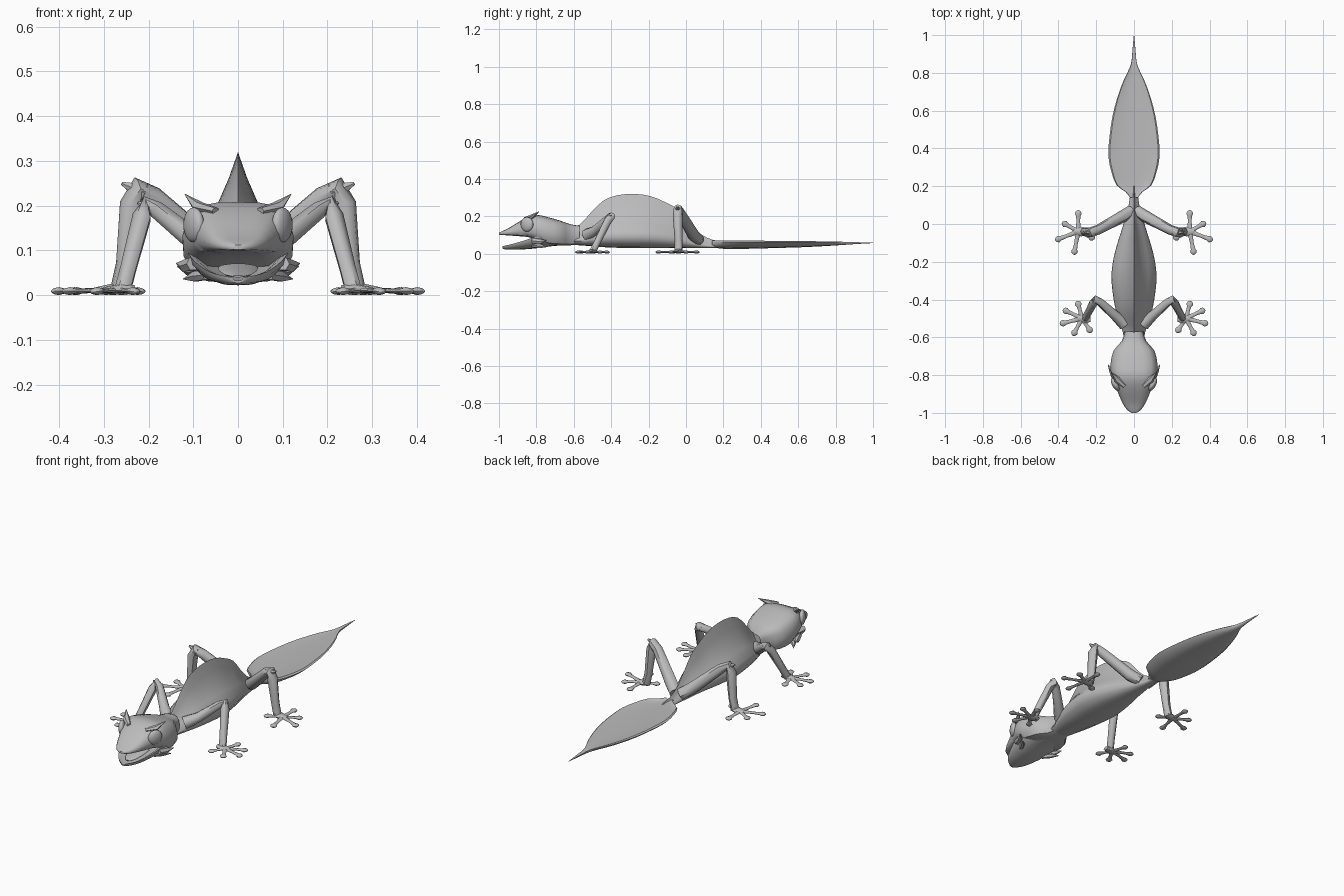
import bpy, bmesh, math
from mathutils import Vector

skin = bpy.data.materials.new("grey skin")
skin.diffuse_color = (0.5, 0.5, 0.5, 1)


def finish(bm, name, angle=45):
    bmesh.ops.recalc_face_normals(bm, faces=bm.faces)
    me = bpy.data.meshes.new(name)
    bm.to_mesh(me)
    bm.free()
    ob = bpy.data.objects.new(name, me)
    bpy.context.collection.objects.link(ob)
    me.materials.append(skin)
    bpy.ops.object.select_all(action='DESELECT')
    ob.select_set(True)
    bpy.context.view_layer.objects.active = ob
    bpy.ops.object.shade_smooth_by_angle(angle=math.radians(angle))
    return ob


def skin_rings(bm, rings):
    vs = [[bm.verts.new(p) for p in r] for r in rings]
    n = len(vs[0])
    for a, b in zip(vs, vs[1:]):
        for i in range(n):
            bm.faces.new((a[i], a[(i + 1) % n], b[(i + 1) % n], b[i]))
    bm.faces.new(vs[0])
    bm.faces.new(vs[-1])


def refine(st):
    """Insert a smooth station between each pair."""
    out = []
    for i in range(len(st) - 1):
        a, b, c, d = st[max(i - 1, 0)], st[i], st[i + 1], st[min(i + 2, len(st) - 1)]
        out += [b, tuple((9 * (q + r) - p - s) / 16 for p, q, r, s in zip(a, b, c, d))]
    return out + [st[-1]]


def loft(name, stations, half, angle=45):
    """Stations are (y, half width, bottom z, top z); half section runs bottom to top."""
    sec = half + [(-x, z) for x, z in half[-2:0:-1]]
    bm = bmesh.new()
    skin_rings(bm, [[(x * w, y, zb + z * (zt - zb)) for x, z in sec]
                    for y, w, zb, zt in refine(stations)])
    return finish(bm, name, angle)


def tube(bm, pts, radii, n=8, flat=1.0):
    """Sweep a round section along points; flat squashes it vertically."""
    pts = [Vector(p) for p in pts]
    rings = []
    for i, p in enumerate(pts):
        d = (pts[min(i + 1, len(pts) - 1)] - pts[max(i - 1, 0)]).normalized()
        side = d.cross(Vector((0, 0, 1)))
        side = side.normalized() if side.length > 0.05 else Vector((1, 0, 0))
        up = side.cross(d)
        rings.append([p + radii[i] * (side * math.cos(t) + up * math.sin(t) * flat)
                      for t in (2 * math.pi * k / n for k in range(n))])
    skin_rings(bm, rings)


# Body with a sharp ridge along the back
loft("body", [(-.63, .05, .05, .14), (-.57, .06, .045, .155), (-.5, .085, .04, .23),
              (-.44, .1, .035, .285), (-.37, .112, .032, .312), (-.28, .12, .03, .32),
              (-.19, .11, .03, .308), (-.11, .09, .03, .275), (-.04, .068, .03, .235),
              (.02, .05, .03, .165), (.08, .033, .03, .105), (.14, .022, .03, .075),
              (.2, .02, .035, .065)],
     [(0, 0), (.5, .02), (.85, .09), (1, .2), (.93, .31), (.65, .46),
      (.38, .6), (.17, .8), (0, 1)], 50)

# Flat leaf tail with a raised rim
loft("tail", [(.14, .022, .035, .07), (.17, .045, .03, .07), (.205, .092, .026, .07),
              (.27, .118, .026, .07), (.36, .136, .027, .07), (.46, .13, .03, .069),
              (.57, .114, .033, .068), (.67, .088, .037, .067), (.76, .055, .042, .066),
              (.84, .018, .047, .064), (.91, .009, .052, .062), (1, .001, .057, .059)],
     [(0, 0), (.5, .1), (.85, .42), (1, .85), (.94, 1), (.75, .88), (.4, .8), (0, .78)], 40)

# Upper head and snout
loft("head", [(-.57, .05, .05, .15), (-.62, .065, .045, .158), (-.67, .108, .045, .176),
              (-.74, .124, .05, .196), (-.8, .12, .075, .208), (-.85, .102, .09, .194),
              (-.9, .082, .094, .167), (-.95, .06, .098, .136), (-.985, .036, .1, .12),
              (-1, .012, .102, .112)],
     [(0, 0), (.5, .0), (.85, .06), (.98, .25), (1, .5), (.92, .76), (.74, .93),
      (.4, .99), (0, 1)])

# Open lower jaw, hollowed on top
loft("lower_jaw", [(-.66, .085, .045, .09), (-.72, .112, .04, .1), (-.78, .114, .032, .098),
                   (-.83, .103, .026, .082), (-.88, .086, .023, .066), (-.93, .064, .022, .052),
                   (-.965, .036, .023, .044), (-.98, .014, .027, .04)],
     [(0, 0), (.4, .04), (.75, .27), (.96, .7), (1, 1), (.88, .95), (.6, .5), (0, .4)])

# Tongue
bm = bmesh.new()
tube(bm, [(0, -.82, .062), (0, -.87, .054), (0, -.92, .046), (0, -.945, .042)],
     [.045, .042, .03, .012], 10, .2)
finish(bm, "tongue")

for s, tag in ((1, "left"), (-1, "right")):
    # Eye bulging from the side of the head
    bm = bmesh.new()
    bmesh.ops.create_uvsphere(bm, u_segments=16, v_segments=10, radius=1)
    for v in bm.verts:
        x, y, z = v.co
        v.co = (s * (.099 + .019 * x - .014 * y * -1), -.85 + .034 * y, .157 + .039 * z)
    finish(bm, "eye_" + tag, 60)

    # Brow horn and cheek spikes
    bm = bmesh.new()
    tube(bm, [(s * .05, -.86, .188), (s * .088, -.825, .197), (s * .119, -.785, .226)],
         [.012, .018, .001], 6, .7)
    tube(bm, [(s * .1, -.82, .07), (s * .115, -.78, .065), (s * .138, -.745, .071)],
         [.016, .016, .001], 6)
    tube(bm, [(s * .07, -.82, .045), (s * .095, -.78, .042), (s * .122, -.745, .036)],
         [.012, .013, .001], 6)
    finish(bm, "head_spikes_" + tag, 35)

    # Legs: joints, radii, foot centre and toe tips
    legs = {
        "front": ([(.05, -.53, .1), (.1, -.485, .125), (.178, -.415, .188), (.203, -.4, .2),
                   (.215, -.418, .175), (.245, -.475, .06), (.258, -.5, .01)],
                  [.034, .026, .021, .022, .022, .019, .019], (.275, -.5),
                  [(.295, -.425), (.36, -.46), (.375, -.525), (.315, -.575), (.235, -.56)]),
        "hind": ([(.015, .07, .07), (.06, .04, .1), (.19, -.03, .218), (.225, -.042, .238),
                  (.238, -.045, .205), (.252, -.04, .07), (.265, -.04, .01)],
                 [.03, .032, .026, .026, .026, .021, .021], (.295, -.04),
                 [(.295, .055), (.365, .0), (.4, -.08), (.315, -.145), (.225, -.07)]),
    }
    for leg, (pts, rad, (cx, cy), toes) in legs.items():
        bm = bmesh.new()
        tube(bm, [(s * x, y, z) for x, y, z in pts], rad)
        # Pointed knee
        kx, ky, kz = pts[3]
        k = 1 if leg == "hind" else .6
        tube(bm, [(s * (kx - .015), ky, kz - .01), (s * (kx + .035 * k), ky - .004, kz + .012 * k)],
             [.024 * k, .004], 6)
        finish(bm, leg + "_leg_" + tag)

        # Foot pad and five toes with round tips
        bm = bmesh.new()
        tube(bm, [(s * (cx - .045), cy, .013), (s * (cx - .015), cy, .013),
                  (s * (cx + .025), cy, .011)], [.018, .026, .012], 8, .5)
        for tx, ty in toes:
            a, b = Vector((s * cx, cy, .011)), Vector((s * tx, ty, .009))
            d = (b - a).normalized()
            tube(bm, [a, a.lerp(b, .6), b - d * .012, b, b + d * .012, b + d * .018],
                 [.014, .0095, .012, .018, .013, .004], 8, .5)
        finish(bm, leg + "_foot_" + tag)
